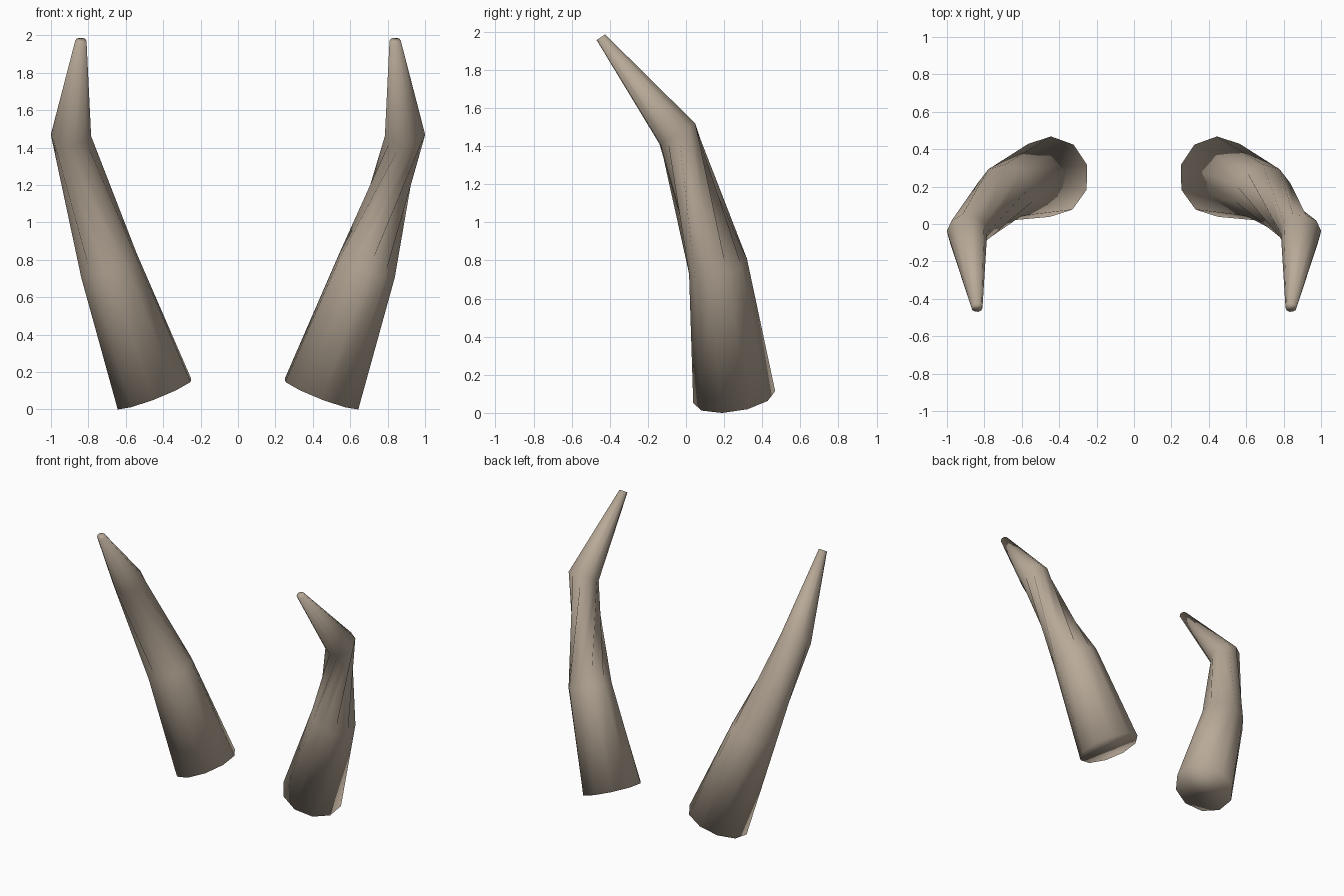
import bpy, bmesh, math

if "Cube" in bpy.data.objects:
    bpy.data.objects.remove(bpy.data.objects["Cube"])

SIDES = 10
# Rings: centre (x, y, z), radii (x, y), plane slopes (dz/dx, dz/dy), turn in degrees
RINGS = [
    ((0.447, 0.253, 0.083), (0.205, 0.215), (-0.38, 0.14), 19),   # base
    ((0.69, 0.168, 0.77), (0.155, 0.152), (-0.36, 0.25), 19),     # middle
    ((0.893, -0.045, 1.465), (0.108, 0.097), (0.0, 0.57), 76),    # bend
    ((0.84, -0.447, 1.972), (0.030, 0.023), (0.0, 0.67), 76),     # tip
]

horn_mat = bpy.data.materials.new("horn_tan")
horn_mat.diffuse_color = (0.48, 0.40, 0.315, 1)
horn_mat.use_nodes = True
horn_mat.node_tree.nodes["Principled BSDF"].inputs["Base Color"].default_value = horn_mat.diffuse_color


def make_horn(name, side):
    """Loft the rings into a twisted, capped horn; side is 1 or -1."""
    bm = bmesh.new()
    loops = []
    for (cx, cy, cz), (rx, ry), (sx, sy), turn in RINGS:
        loop = []
        for i in range(SIDES):
            a = math.radians(turn + 360 * i / SIDES)
            dx, dy = rx * math.cos(a), ry * math.sin(a)
            loop.append(bm.verts.new((side * (cx + dx), cy + dy,
                                      cz + sx * dx + sy * dy)))
        loops.append(loop)
    # Walls, split along the same world-handed diagonal on both horns
    for low, high in zip(loops, loops[1:]):
        for i in range(SIDES):
            j = (i + 1) % SIDES
            if side > 0:
                bm.faces.new((low[i], low[j], high[j]))
                bm.faces.new((low[i], high[j], high[i]))
            else:
                bm.faces.new((low[i], low[j], high[i]))
                bm.faces.new((low[j], high[j], high[i]))
    # End caps
    bm.faces.new(loops[0])
    bm.faces.new(loops[-1])
    bmesh.ops.recalc_face_normals(bm, faces=bm.faces[:])
    for f in bm.faces:
        f.smooth = True
    mesh = bpy.data.meshes.new(name)
    bm.to_mesh(mesh)
    bm.free()
    mesh.materials.append(horn_mat)
    obj = bpy.data.objects.new(name, mesh)
    bpy.context.collection.objects.link(obj)


make_horn("right_horn", 1)
make_horn("left_horn", -1)
